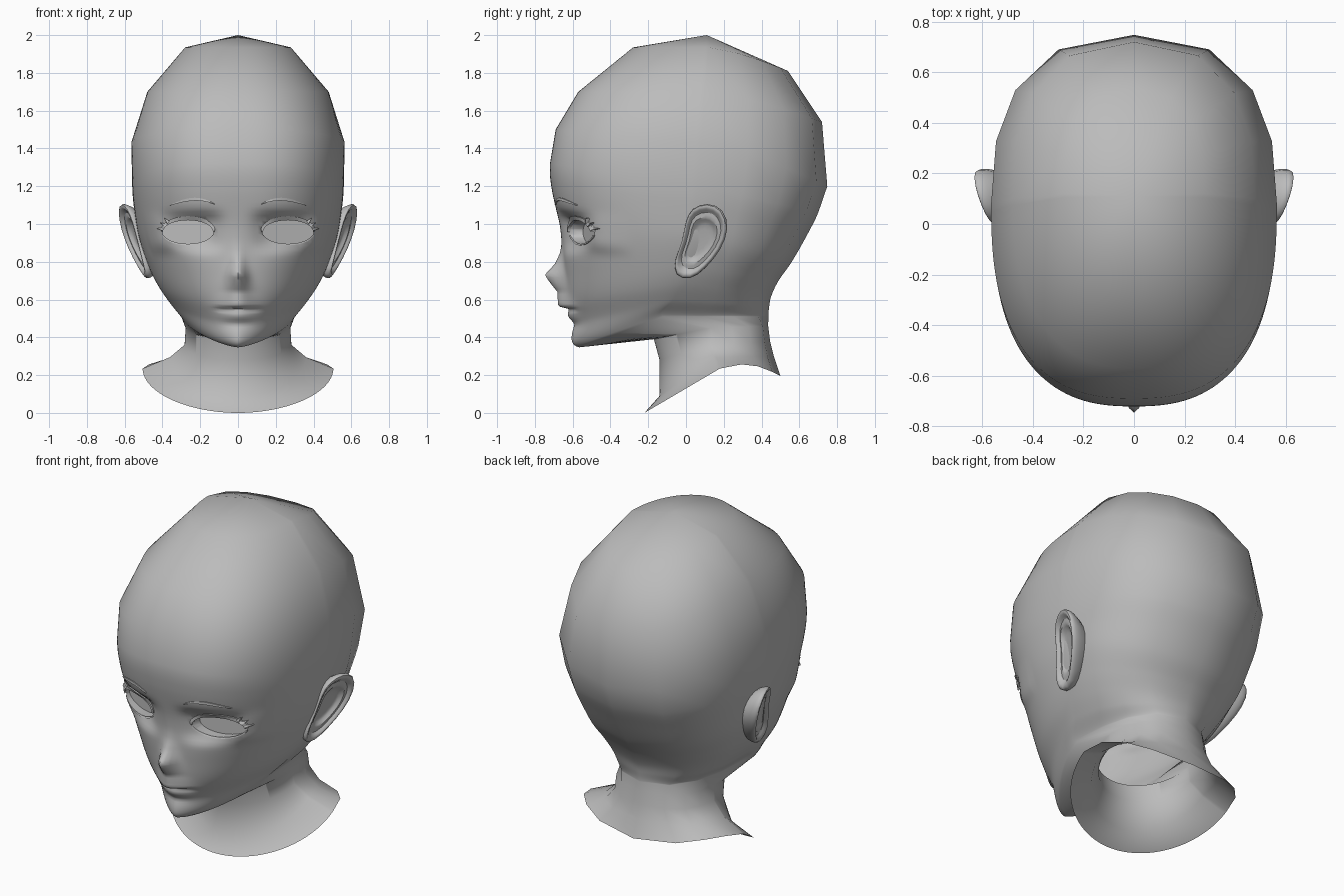
import bpy, bmesh, math
from mathutils import Vector
from mathutils.bvhtree import BVHTree

if "Cube" in bpy.data.objects:
    bpy.data.objects.remove(bpy.data.objects["Cube"])

skin = bpy.data.materials.new("plain_grey")
skin.diffuse_color = (0.5, 0.5, 0.5, 1)
skin.use_nodes = True
skin.node_tree.nodes["Principled BSDF"].inputs["Base Color"].default_value = skin.diffuse_color


def finish(name, bm, angle=60, mirror=False, subsurf=0):
    bmesh.ops.recalc_face_normals(bm, faces=bm.faces)
    mesh = bpy.data.meshes.new(name)
    bm.to_mesh(mesh)
    ob = bpy.data.objects.new(name, mesh)
    bpy.context.collection.objects.link(ob)
    mesh.materials.append(skin)
    if mirror:
        ob.modifiers.new("mirror", "MIRROR")
    if subsurf:
        ob.modifiers.new("smooth", "SUBSURF").levels = subsurf
    bpy.ops.object.select_all(action="DESELECT")
    bpy.context.view_layer.objects.active = ob
    ob.select_set(True)
    bpy.ops.object.shade_smooth_by_angle(angle=math.radians(angle))
    return ob


def table(rows, z):
    """Linear lookup in (z, value) rows sorted downwards."""
    if z >= rows[0][0]:
        return rows[0][1]
    for (z0, v0), (z1, v1) in zip(rows, rows[1:]):
        if z >= z1:
            return v0 + (v1 - v0) * (z0 - z) / (z0 - z1)
    return rows[-1][1]


# Head and neck rings: front y, z | side x, y, z | back y, z | front and back squareness
RINGS = [
    (-.28, 1.935, .28, .12, 1.935, .54, 1.81, 2.1, 2.4),
    (-.57, 1.70, .48, .10, 1.70, .72, 1.54, 2.4, 2.5),
    (-.69, 1.50, .565, .08, 1.43, .748, 1.20, 2.55, 2.5),
    (-.72, 1.32, .56, .06, 1.20, .70, 1.06, 2.55, 2.4),
    (-.71, 1.18, .55, .05, 1.08, .64, .94, 2.5, 2.3),
    (-.66, .95, .525, .05, .93, .56, .80, 2.35, 2.2),
    (-.645, .75, .478, .03, .79, .49, .70, 2.1, 2.1),
    (-.63, .60, .43, 0, .69, .452, .62, 1.9, 2.0),
    (-.60, .48, .37, -.05, .60, .44, .56, 1.65, 2.1),
    (-.565, .347, .30, -.12, .51, .436, .51, 1.42, 2.4),
    (-.17, .39, .277, .13, .45, .435, .46, 2.0, 2.4),
    (-.14, .28, .283, .14, .36, .445, .38, 2.0, 2.4),
    (-.14, .09, .36, .16, .295, .465, .30, 2.0, 2.2),
    (-.22, .0, .505, .18, .235, .50, .195, 1.95, 2.0),
]
# Centre line relief of nose and lips, and its width
RELIEF = [(1.0, 0), (.9, -.005), (.85, -.015), (.79, -.045), (.73, -.105),
          (.69, -.08), (.64, -.045), (.59, -.05), (.565, -.055), (.548, -.01),
          (.53, -.012), (.51, -.016), (.47, .008), (.43, 0)]
WIDTH = [(.9, .032), (.73, .045), (.64, .06), (.57, .085), (.5, .08)]
EYE = (.265, .958, .137, .066)


def catmull(i, t):
    p = [RINGS[max(0, min(len(RINGS) - 1, i + k))] for k in (-1, 0, 1, 2)]
    return [.5 * (2 * b + (c - a) * t + (2 * a - 5 * b + 4 * c - d) * t * t
                  + (3 * b - a - 3 * c + d) * t ** 3) for a, b, c, d in zip(*p)]


def ring_point(r, ang):
    fy, fz, w, sy, sz, by, bz, nf, nb = r
    s, c = math.sin(ang), math.cos(ang)
    n = nf if c > 0 else nb
    rad = (abs(s) ** n + abs(c) ** n) ** (-1 / n)
    x, k = w * rad * s, rad * abs(c)
    ey, ez = (fy, fz) if c > 0 else (by, bz)
    y, z = sy + (ey - sy) * k, sz + (ez - sz) * (k ** 1.4 if fz > 1.4 else k)
    if c < 0 and fz < .05:                        # raised shoulder edge
        z += .04 * math.sin(math.pi * min(k, 1))
    if c > 0 and .4 < z < 1.25 and y < -.3:
        y += table(RELIEF, z) * math.exp(-(x / table(WIDTH, z)) ** 2)
        flat = .85 * math.exp(-((abs(x) - .26) / .17) ** 4 - ((z - .955) / .095) ** 4)
        y += (-.59 + .33 * (abs(x) - .13) - y) * flat
        y += .015 * math.exp(-(x / .11) ** 6 - ((z - .548) / .009) ** 2)
    return Vector((x, y, z))


# Head: rings refined over the face only
rows = []
for i in range(len(RINGS)):
    steps = 10 if 4 <= i <= 8 else 4 if i == 3 else 1
    rows += [catmull(i, k / steps) if k else RINGS[i] for k in range(steps)]
half = [math.radians(2.25 * k) for k in range(41)] + [math.radians(a) for a in (111, 129, 150, 180)]
angles = half + [-a for a in reversed(half[1:-1])]
bm = bmesh.new()
grid = [[bm.verts.new(ring_point(r, a)) for a in angles] for r in rows]
top = bm.verts.new((0, .11, 2.0))
n = len(angles)
for j in range(n):
    k = (j + 1) % n
    bm.faces.new((top, grid[0][j], grid[0][k]))
    for a, b in zip(grid, grid[1:]):
        bm.faces.new((a[j], b[j], b[k], a[k]))
tree = BVHTree.FromBMesh(bm)


def on_face(x, z, lift=0):
    hit = tree.ray_cast(Vector((x, -2, z)), Vector((0, 1, 0)))[0]
    return Vector((x, hit.y - lift, z))


def eye_point(ang, grow=0):
    ex, ez, ea, eb = EYE
    return ex + (ea + grow) * math.cos(ang), ez + (eb + grow) * math.sin(ang)


# Eye openings: remove inner faces, pull the edge onto the eye outline
def inside(co):
    ex, ez, ea, eb = EYE
    return co.y < -.3 and math.hypot((abs(co.x) - ex) / ea, (co.z - ez) / eb) < 1


bmesh.ops.delete(bm, geom=[f for f in bm.faces if inside(f.calc_center_median())], context="FACES")
for v in bm.verts:
    if v.is_boundary and v.co.z > .7:
        ang = math.atan2((v.co.z - EYE[1]) / EYE[3], (abs(v.co.x) - EYE[0]) / EYE[2])
        x, z = eye_point(ang)
        v.co = on_face(math.copysign(x, v.co.x), z)
# Lid thickness turned inwards, closed by a flat eye surface
rim = [e for e in bm.edges if e.is_boundary and e.verts[0].co.z > .7]
for v in bmesh.ops.extrude_edge_only(bm, edges=rim)["geom"]:
    if isinstance(v, bmesh.types.BMVert):
        v.co.y = -.545 + .33 * (abs(v.co.x) - .13)
bmesh.ops.holes_fill(bm, edges=[e for e in bm.edges if e.is_boundary and e.verts[0].co.z > .7], sides=0)
finish("head_and_neck", bm)


# Raised strips lying on the face: lashes, lids and brows
def strip(name, low, high, lift):
    bm = bmesh.new()
    cols = []
    for (x0, z0), (x1, z1) in zip(low, high):
        pts = (on_face(x0, z0), on_face(x0, z0, lift), on_face(x1, z1, lift * .6), on_face(x1, z1))
        cols.append([bm.verts.new(p) for p in pts])
    for a, b in zip(cols, cols[1:]):
        for k in range(4):
            m = (k + 1) % 4
            bm.faces.new((a[k], b[k], b[m], a[m]))
    finish(name, bm, 40, mirror=True)


N = 16
up = [math.pi * (1 - k / N) for k in range(N + 1)]
strip("upper_lash", [eye_point(a, -.004) for a in up],
      [eye_point(a, .004 + .014 * math.sin(a) ** .5 if 0 < a < 3.1 else .003) for a in up], .016)
down = [math.pi * (1.08 + .84 * k / N) for k in range(N + 1)]
strip("lower_lid", [eye_point(a, .005) for a in down], [eye_point(a, -.003) for a in down], .006)
brow = [(.125 + .235 * k / N, 1.105 + .022 * math.sin(math.pi * (k / N) ** .85) - .006 * k / N)
        for k in range(N + 1)]
strip("eyebrow", [(x, z - .001) for x, z in brow],
      [(x, z + .002 + .013 * math.sin(math.pi * k / N)) for k, (x, z) in enumerate(brow)], .01)
# Lash tips at the outer corner of the eye
for i, (z, dx, dz) in enumerate([(.965, .03, .01), (.985, .025, .02), (1.0, .015, .03)]):
    x = .398 - .012 * i
    strip("lash_tip", [(x, z), (x + dx, z + dz)], [(x - .01, z + .016), (x + dx, z + dz + .002)], .02)

# Ear: outline (y, z) stepped inwards into a rim, a fold and a bowl
OUTLINE = [(-.065, .72), (.02, .695), (.10, .76), (.185, .86), (.23, .98), (.20, 1.085),
           (.115, 1.12), (.03, 1.09), (-.005, 1.02), (-.02, .90), (-.065, .81)]
STEPS = [(.6, -.10), (.88, -.05), (1.0, -.01), (.97, .012), (.84, .012), (.76, -.014),
         (.6, .004), (.5, -.022), (.3, -.024)]
bm = bmesh.new()
loops = []
for s, out in STEPS:
    loop = []
    for y, z in OUTLINE:
        y, z = .08 + (y - .08) * s, .92 + (z - .92) * s
        loop.append(bm.verts.new((.545 + .25 * (z - 1) + .33 * max(0, y) + out, y - out * .3, z)))
    loops.append(loop)
m = len(OUTLINE)
for a, b in zip(loops, loops[1:]):
    for k in range(m):
        bm.faces.new((a[k], a[(k + 1) % m], b[(k + 1) % m], b[k]))
bm.faces.new(loops[-1])
finish("ear", bm, 80, mirror=True, subsurf=1)
